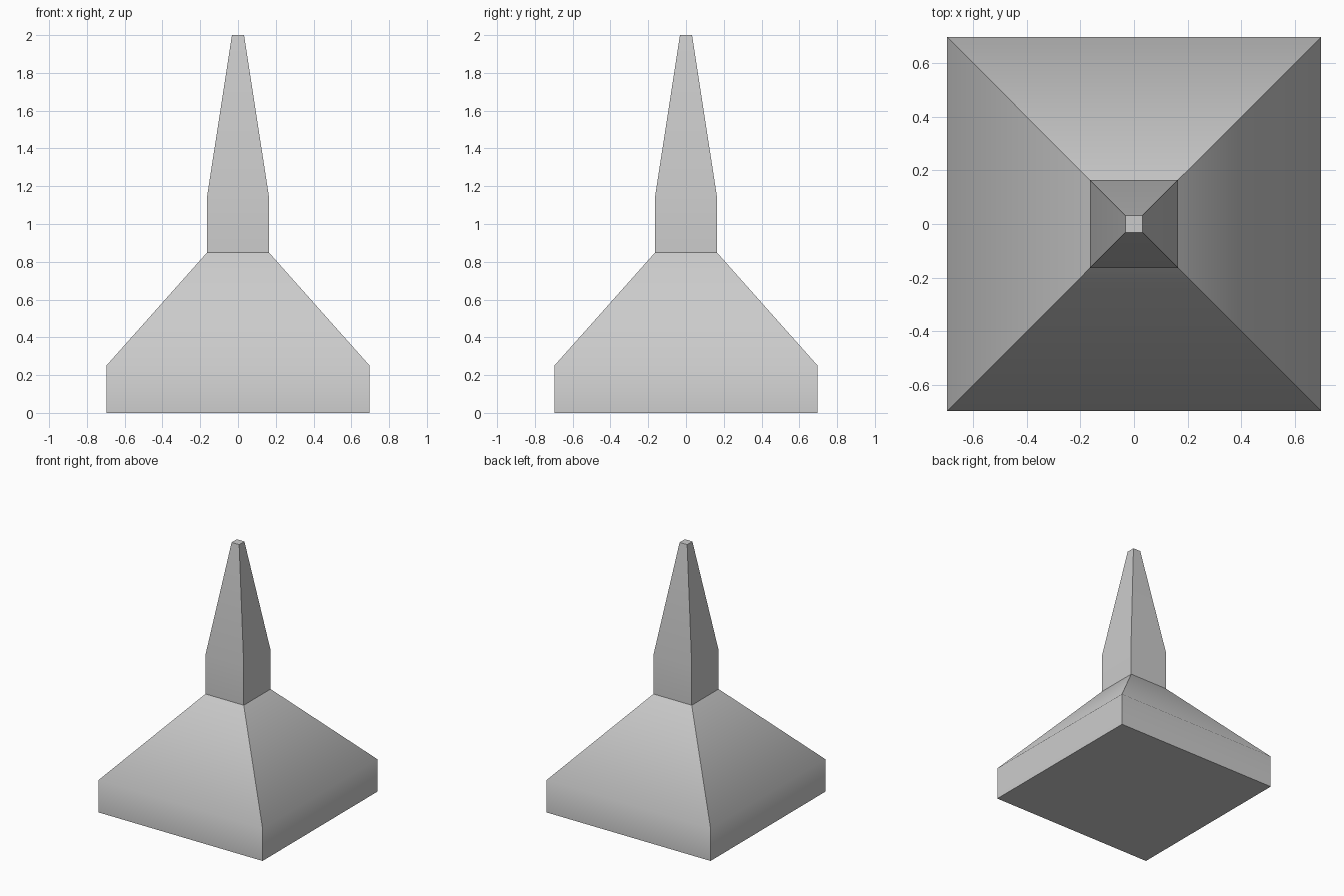
import bpy, bmesh
from math import radians

if "Cube" in bpy.data.objects:
    bpy.data.objects.remove(bpy.data.objects["Cube"])


def square_loft(name, profile, cap_bottom=False, cap_top=False):
    """Stack square rings given as (half width, height) and bridge them."""
    bm = bmesh.new()
    rings = [[bm.verts.new((sx * h, sy * h, z))
              for sx, sy in ((-1, -1), (1, -1), (1, 1), (-1, 1))]
             for h, z in profile]
    for low, high in zip(rings, rings[1:]):
        for i in range(4):
            j = (i + 1) % 4
            bm.faces.new((low[i], low[j], high[j], high[i]))
    if cap_bottom:
        bm.faces.new(rings[0][::-1])
    if cap_top:
        bm.faces.new(rings[-1])
    mesh = bpy.data.meshes.new(name)
    bm.to_mesh(mesh)
    bm.free()
    obj = bpy.data.objects.new(name, mesh)
    bpy.context.collection.objects.link(obj)
    # Soft bend along each side, crisp corners
    bpy.ops.object.select_all(action='DESELECT')
    obj.select_set(True)
    bpy.context.view_layer.objects.active = obj
    bpy.ops.object.shade_smooth_by_angle(angle=radians(50))
    return obj


# Wide plinth with sloping shoulders
square_loft("base", [(0.697, 0), (0.697, 0.25), (0.163, 0.85)], cap_bottom=True)

# Square shaft tapering to a blunt tip
square_loft("spire", [(0.163, 0.85), (0.163, 1.15), (0.032, 2.0)], cap_top=True)
